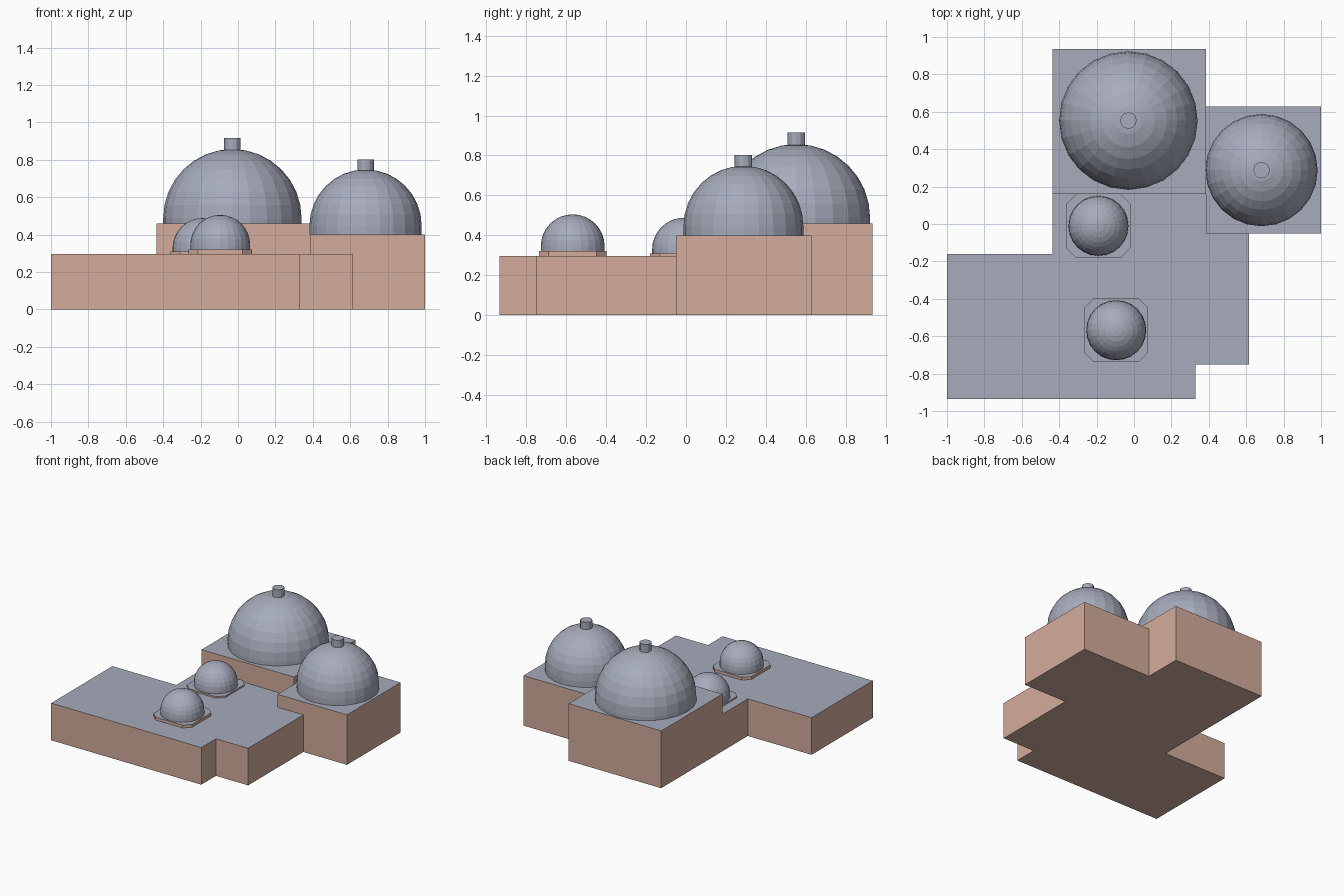
import bpy, bmesh, math

if "Cube" in bpy.data.objects:
    bpy.data.objects.remove(bpy.data.objects["Cube"])


def material(name, color):
    m = bpy.data.materials.new(name)
    m.diffuse_color = (*color, 1)
    m.use_nodes = True
    m.node_tree.nodes["Principled BSDF"].inputs["Base Color"].default_value = m.diffuse_color
    return m


CLAY = material("clay wall", (0.65, 0.415, 0.335))
SLATE = material("blue grey roof", (0.385, 0.41, 0.50))


def finish(name, bm, mats):
    me = bpy.data.meshes.new(name)
    bmesh.ops.recalc_face_normals(bm, faces=bm.faces)
    bm.normal_update()
    for f in bm.faces:
        # upward faces are roof, everything else is wall
        f.material_index = 1 if len(mats) > 1 and f.normal.z > 0.5 else 0
    bm.to_mesh(me)
    bm.free()
    for m in mats:
        me.materials.append(m)
    ob = bpy.data.objects.new(name, me)
    bpy.context.collection.objects.link(ob)
    return ob


def slab(name, outline, z0, z1):
    """Vertical extrusion of a plan outline with a roof-coloured top."""
    bm = bmesh.new()
    base = bm.faces.new([bm.verts.new((x, y, z0)) for x, y in outline])
    ext = bmesh.ops.extrude_face_region(bm, geom=[base], use_keep_orig=True)
    for v in ext["geom"]:
        if isinstance(v, bmesh.types.BMVert):
            v.co.z = z1
    finish(name, bm, [CLAY, SLATE])


def rect(x0, x1, y0, y1):
    return [(x0, y0), (x1, y0), (x1, y1), (x0, y1)]


def chamfered(cx, cy, h, c):
    """Square plan of half-width h with corners cut by c."""
    k = h - c
    pts = [(-k, -h), (k, -h), (h, -k), (h, k), (k, h), (-k, h), (-h, k), (-h, -k)]
    return [(cx + x, cy + y) for x, y in pts]


def dome(name, cx, cy, r, z0, zc, segs=24, rings=8):
    """Half sphere centred at height zc on a short drum starting at z0."""
    prof = [(r, z0)] + [(r * math.cos(a), zc + r * math.sin(a))
                        for a in (i * math.pi / 2 / rings for i in range(rings))]
    bm = bmesh.new()
    loops = [[bm.verts.new((cx + q * math.cos(2 * math.pi * i / segs),
                            cy + q * math.sin(2 * math.pi * i / segs), z))
              for i in range(segs)] for q, z in prof]
    bm.faces.new(loops[0])
    for a, b in zip(loops, loops[1:]):
        for i in range(segs):
            j = (i + 1) % segs
            bm.faces.new((a[i], a[j], b[j], b[i]))
    tip = bm.verts.new((cx, cy, zc + r))
    for i in range(segs):
        bm.faces.new((loops[-1][i], loops[-1][(i + 1) % segs], tip))
    finish(name, bm, [SLATE])


def finial(name, cx, cy, z0, z1, r=0.044):
    bm = bmesh.new()
    bmesh.ops.create_cone(bm, cap_ends=True, segments=12, radius1=r, radius2=r, depth=z1 - z0)
    bmesh.ops.translate(bm, verts=bm.verts, vec=(cx, cy, (z0 + z1) / 2))
    finish(name, bm, [SLATE])


# Building masses
slab("low_hall", [(-1, -0.935), (0.33, -0.935), (0.33, -0.75), (0.615, -0.75),
                  (0.615, -0.05), (0.385, -0.05), (0.385, 0.16), (-0.435, 0.16),
                  (-0.435, -0.16), (-1, -0.16)], 0, 0.297)
slab("rear_block", rect(-0.435, 0.385, 0.16, 0.935), 0, 0.458)
slab("side_block", rect(0.385, 1.0, -0.05, 0.628), 0, 0.40)

# Large domes with finials
dome("rear_dome", -0.03, 0.553, 0.37, 0.458, 0.487)
finial("rear_finial", -0.03, 0.553, 0.84, 0.915)
dome("side_dome", 0.682, 0.288, 0.30, 0.40, 0.448)
finial("side_finial", 0.682, 0.288, 0.73, 0.802)

# Small domes on chamfered plinths
for name, cx, cy, top, zc in (("middle", -0.19, -0.01, 0.309, 0.328),
                              ("front", -0.095, -0.568, 0.32, 0.345)):
    slab(name + "_plinth", chamfered(cx, cy, 0.17, 0.05), 0.297, top)
    dome(name + "_small_dome", cx, cy, 0.16, top, zc)
